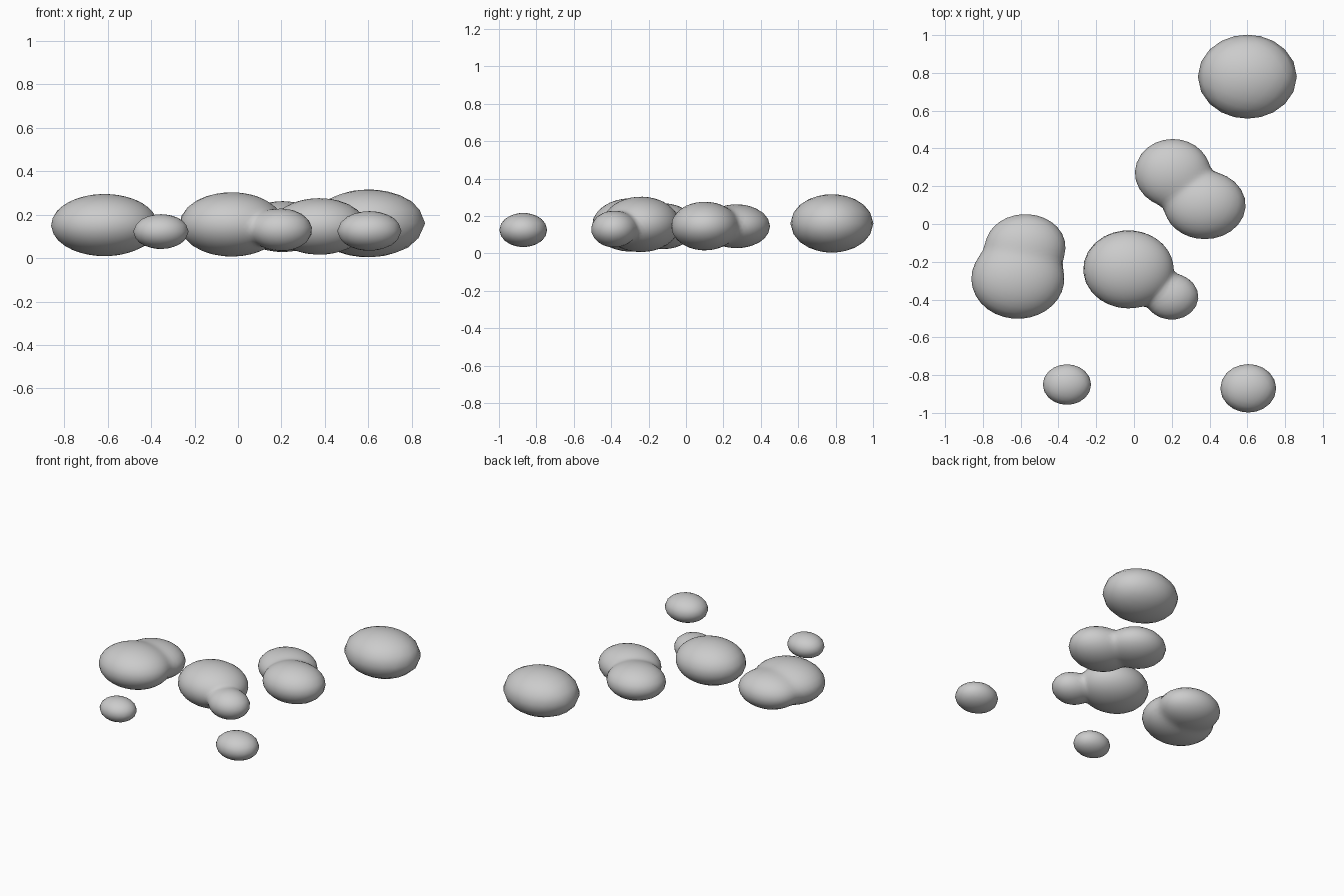
import bpy, bmesh, math
from mathutils import Vector

if "Cube" in bpy.data.objects:
    bpy.data.objects.remove(bpy.data.objects["Cube"])

stone = bpy.data.materials.new("stone grey")
stone.diffuse_color = (0.6, 0.6, 0.6, 1)
stone.use_nodes = True
stone.node_tree.nodes["Principled BSDF"].inputs["Base Color"].default_value = stone.diffuse_color
BLEND = 14  # higher gives a sharper crease where two lobes meet


def field(p, lobes):
    """Smooth union of ellipsoids: below 1 inside, above 1 outside."""
    total = 0
    for c, r in lobes:
        g = math.sqrt(sum(((p[i] - c[i]) / r[i]) ** 2 for i in range(3)))
        total += math.exp(-BLEND * g)
    return -math.log(max(total, 1e-300)) / BLEND


def pebble(name, *lobes):
    """Push a sphere outwards until it meets the blended ellipsoids."""
    bm = bmesh.new()
    bmesh.ops.create_icosphere(bm, subdivisions=2 + len(lobes), radius=1)
    mid = sum((Vector(c) for c, r in lobes), Vector()) / len(lobes)
    for v in bm.verts:
        d = v.co.normalized()
        lo, hi = 0.0, 0.7
        for _ in range(24):
            t = (lo + hi) / 2
            if field(mid + d * t, lobes) < 1:
                lo = t
            else:
                hi = t
        v.co = mid + d * lo
    for f in bm.faces:
        f.smooth = True
    me = bpy.data.meshes.new(name)
    bm.to_mesh(me)
    bm.free()
    me.materials.append(stone)
    bpy.context.collection.objects.link(bpy.data.objects.new(name, me))


# Single pebbles: (centre, radii)
pebble("large_back_pebble", ((0.6, 0.78, 0.16), (0.262, 0.222, 0.156)))
pebble("small_left_pebble", ((-0.355, -0.85, 0.122), (0.128, 0.107, 0.08)))
pebble("small_right_pebble", ((0.605, -0.87, 0.125), (0.148, 0.128, 0.091)))

# Double pebbles, two lobes each
pebble("middle_right_pebble",
       ((0.205, 0.27, 0.145), (0.2, 0.18, 0.117)),
       ((0.375, 0.1, 0.146), (0.216, 0.18, 0.13)))
pebble("centre_pebble",
       ((-0.03, -0.24, 0.155), (0.24, 0.207, 0.148)),
       ((0.2, -0.385, 0.13), (0.142, 0.122, 0.098)))
pebble("left_pebble",
       ((-0.615, -0.29, 0.152), (0.246, 0.212, 0.143)),
       ((-0.575, -0.12, 0.145), (0.212, 0.172, 0.122)))
